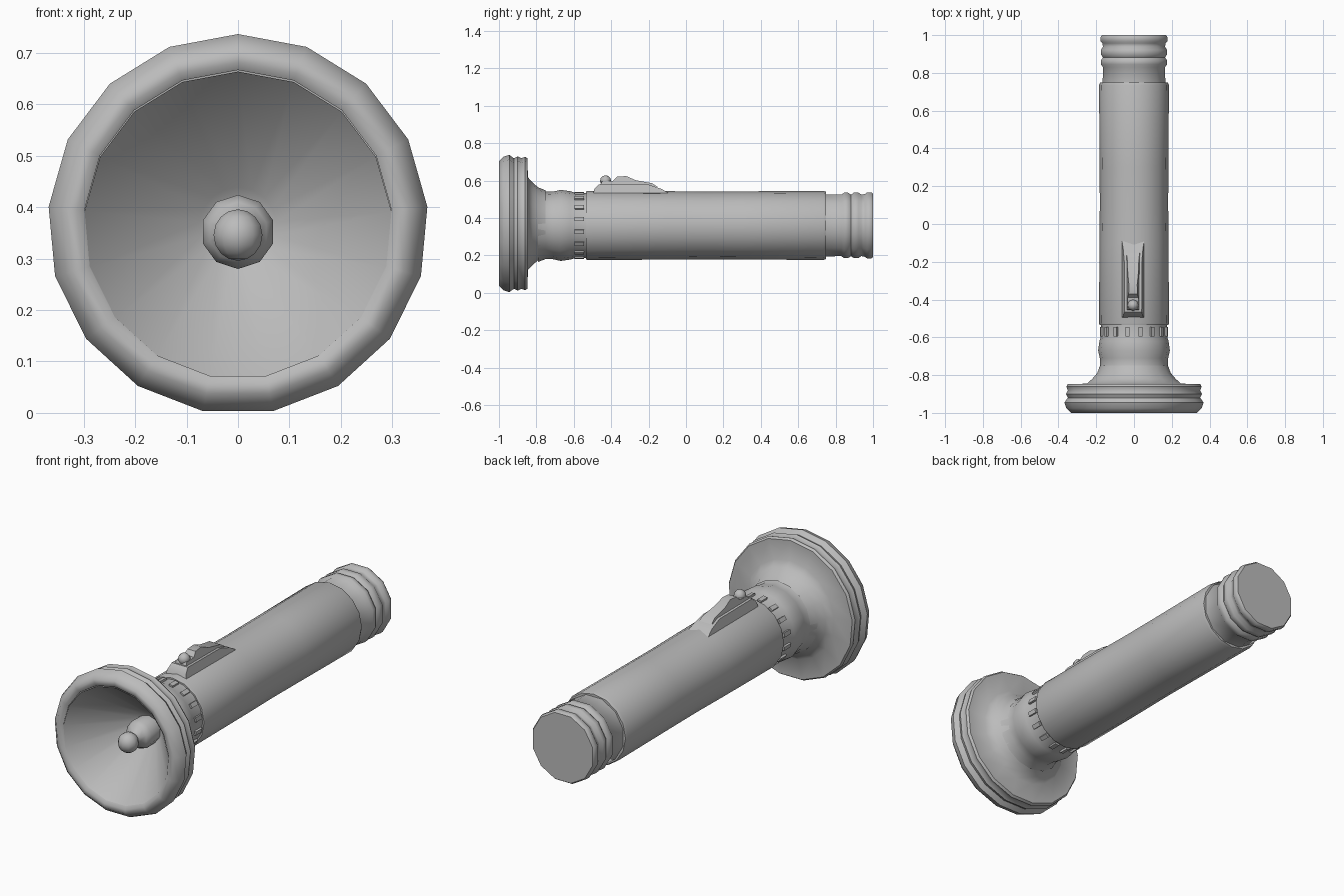
import bpy, bmesh, math
from mathutils import Vector

if "Cube" in bpy.data.objects:
    bpy.data.objects.remove(bpy.data.objects["Cube"])

AXIS_Z = 0.36

grey = bpy.data.materials.new("plain_grey")
grey.use_nodes = True
grey.diffuse_color = (0.5, 0.5, 0.5, 1)
grey.node_tree.nodes["Principled BSDF"].inputs["Base Color"].default_value = (0.5, 0.5, 0.5, 1)


def finish(name, bm, angle=40):
    bmesh.ops.recalc_face_normals(bm, faces=bm.faces[:])
    mesh = bpy.data.meshes.new(name)
    bm.to_mesh(mesh)
    bm.free()
    mesh.materials.append(grey)
    ob = bpy.data.objects.new(name, mesh)
    bpy.context.collection.objects.link(ob)
    bpy.ops.object.select_all(action='DESELECT')
    ob.select_set(True)
    bpy.context.view_layer.objects.active = ob
    bpy.ops.object.shade_smooth_by_angle(angle=math.radians(angle))
    return ob


def lathe(name, profile, sides, z=AXIS_Z, angle=40, turn=0.0):
    """Spin (y, radius) points round the long axis; radius 0 closes an end."""
    bm = bmesh.new()
    rings = []
    for y, r in profile:
        if r == 0:
            rings.append([bm.verts.new((0, y, z))] * sides)
            continue
        angles = [math.tau * (i + turn) / sides for i in range(sides)]
        rings.append([bm.verts.new((r * math.sin(a), y, z + r * math.cos(a))) for a in angles])
    for a, b in zip(rings, rings[1:]):
        for i in range(sides):
            j = (i + 1) % sides
            bm.faces.new(list(dict.fromkeys((a[i], a[j], b[j], b[i]))))
    return finish(name, bm, angle)


def side_plate(name, outline, half_bottom, half_top, x=-0.005):
    """Extrude a (y, z) side outline across x, narrowing towards its top."""
    bm = bmesh.new()
    low = min(p[1] for p in outline)
    high = max(p[1] for p in outline)
    sides = []
    for s in (-1, 1):
        row = []
        for y, z in outline:
            t = (z - low) / (high - low)
            row.append(bm.verts.new((x + s * (half_bottom + (half_top - half_bottom) * t), y, z)))
        sides.append(row)
        bm.faces.new(row)
    n = len(outline)
    for i in range(n):
        j = (i + 1) % n
        bm.faces.new((sides[0][i], sides[0][j], sides[1][j], sides[1][i]))
    return finish(name, bm, 35)


# Lamp head: rounded rim, grooved band and flared back
lathe("lamp_head", [(-0.99, 0.30), (-1.0, 0.315), (-1.0, 0.335), (-0.975, 0.36),
                    (-0.945, 0.37), (-0.92, 0.352), (-0.90, 0.362), (-0.88, 0.352),
                    (-0.86, 0.36), (-0.848, 0.352), (-0.845, 0.25), (-0.82, 0.222),
                    (-0.79, 0.196), (-0.75, 0.18)], 17, z=0.367, angle=50)

# Reflector cone inside the head
lathe("reflector", [(-0.99, 0.30), (-0.73, 0.075), (-0.71, 0.0)], 17, z=0.364)

# Neck between head and barrel
lathe("neck", [(-0.79, 0.195), (-0.75, 0.18), (-0.71, 0.181), (-0.67, 0.19),
               (-0.62, 0.183), (-0.59, 0.174), (-0.53, 0.174)], 16, angle=60)

# Small grip ribs round the neck
bm = bmesh.new()
for i in range(16):
    a = math.tau * (i + 0.5) / 16
    centre = Vector((0.172 * math.sin(a), -0.57, AXIS_Z + 0.172 * math.cos(a)))
    new = bmesh.ops.create_cube(bm, size=1)["verts"]
    for v in new:
        side, along, out = v.co.x * 0.022, v.co.y * 0.05, v.co.z * 0.018
        v.co = centre + Vector((side * math.cos(a) + out * math.sin(a), along,
                                out * math.cos(a) - side * math.sin(a)))
finish("neck_ribs", bm)

# Barrel
lathe("barrel", [(-0.535, 0.165), (-0.535, 0.182), (-0.525, 0.185), (-0.1, 0.183), (0.1, 0.181),
                 (0.3, 0.182), (0.735, 0.185), (0.748, 0.18), (0.748, 0.16)], 16)

# Ringed tail with a closed end
lathe("tail_cap", [(0.74, 0.172), (0.83, 0.170), (0.845, 0.181), (0.867, 0.181),
                   (0.882, 0.170), (0.897, 0.181), (0.922, 0.181), (0.938, 0.170),
                   (0.957, 0.174), (0.968, 0.183), (0.99, 0.183), (1.0, 0.176),
                   (1.0, 0.0)], 12, angle=50, turn=0.5)

# Bulb on its socket
lathe("bulb_socket", [(-0.72, 0.07), (-0.80, 0.072), (-0.825, 0.058), (-0.84, 0.035),
                      (-0.88, 0.035)], 10, z=0.352, angle=60)
bm = bmesh.new()
bmesh.ops.create_uvsphere(bm, u_segments=10, v_segments=8, radius=0.05)
bmesh.ops.translate(bm, verts=bm.verts[:], vec=(0, -0.89, 0.346))
finish("bulb", bm, 60)

# Switch: base plate, slider ridge and thumb knob
side_plate("switch_plate", [(-0.50, 0.51), (-0.49, 0.555), (-0.465, 0.58), (-0.20, 0.578),
                            (-0.13, 0.555), (-0.08, 0.525), (-0.10, 0.51)], 0.064, 0.046)
side_plate("switch_slider", [(-0.46, 0.57), (-0.45, 0.595), (-0.39, 0.598), (-0.37, 0.62),
                             (-0.32, 0.624), (-0.27, 0.602), (-0.18, 0.585), (-0.15, 0.565)],
           0.036, 0.022)
bm = bmesh.new()
bmesh.ops.create_uvsphere(bm, u_segments=8, v_segments=6, radius=0.03)
bmesh.ops.translate(bm, verts=bm.verts[:], vec=(-0.005, -0.43, 0.598))
finish("switch_knob", bm, 60)
